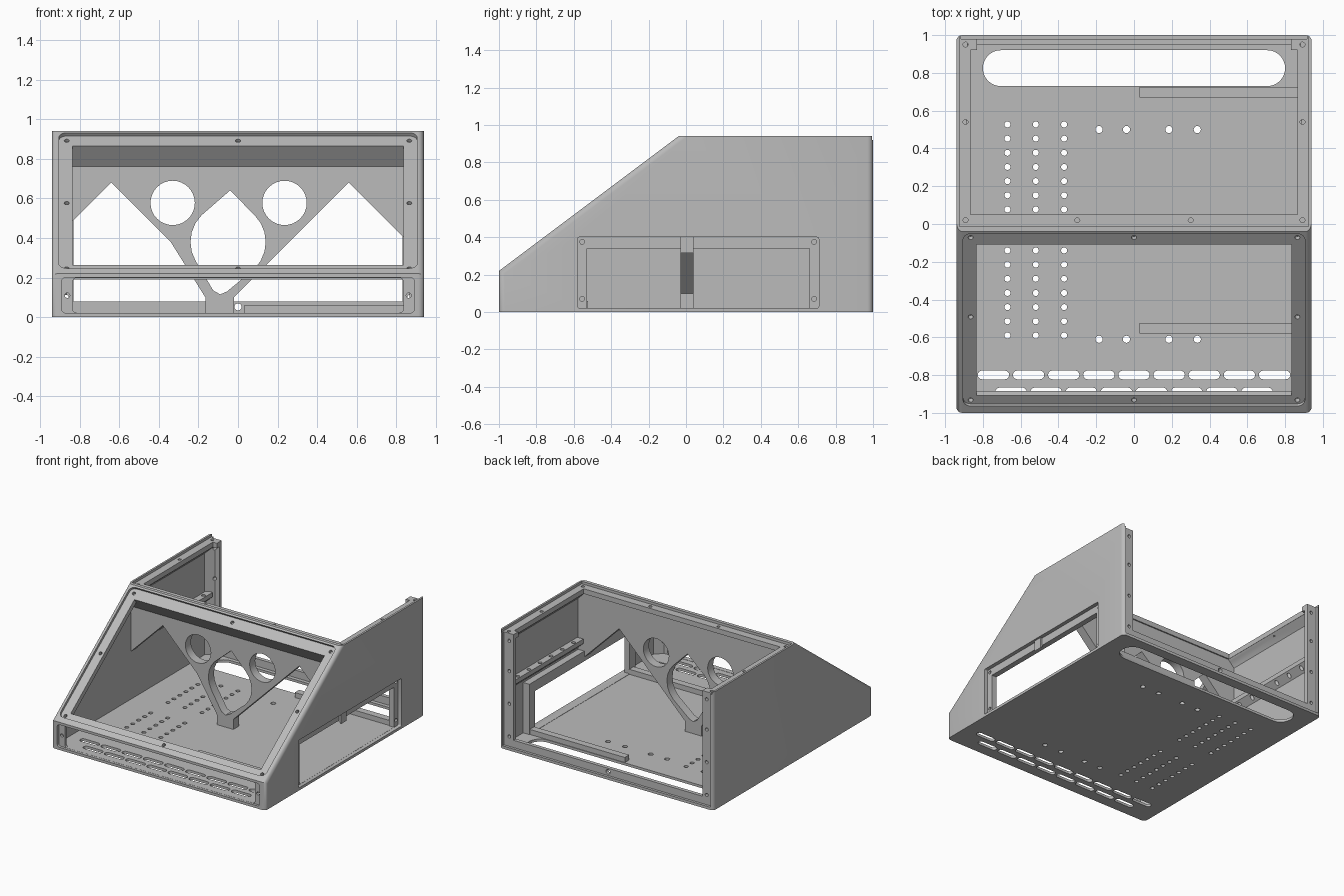
import bpy, bmesh, math

cube = bpy.data.objects.get("Cube")
if cube:
    bpy.data.objects.remove(cube, do_unlink=True)

grey = bpy.data.materials.new("mid_grey")
grey.use_nodes = True
grey.diffuse_color = (0.5, 0.5, 0.5, 1)
grey.node_tree.nodes["Principled BSDF"].inputs["Base Color"].default_value = (0.5, 0.5, 0.5, 1)

# Maps a 2D profile point and a depth into space; "s" is the sloping face
PLACE = {
    "x": lambda u, v, d: (d, u, v),
    "y": lambda u, v, d: (u, d, v),
    "z": lambda u, v, d: (u, v, d),
    "s": lambda u, v, d: (u, -1 + 0.8 * v + 0.6 * d, 0.22 + 0.6 * v - 0.8 * d),
}


def prism(name, axis, a, b, *loops, bevel=0, segments=1, pick=None):
    """Extrude one or more closed outlines from a to b along an axis."""
    bm = bmesh.new()
    for loop in loops:
        ends = [[bm.verts.new(PLACE[axis](u, v, d)) for u, v in loop] for d in (a, b)]
        bm.faces.new(ends[0])
        bm.faces.new(ends[1][::-1])
        n = len(loop)
        for i in range(n):
            j = (i + 1) % n
            bm.faces.new((ends[0][i], ends[1][i], ends[1][j], ends[0][j]))
    bmesh.ops.recalc_face_normals(bm, faces=bm.faces)
    if bevel:
        edges = [e for e in bm.edges if pick(*e.verts)]
        bmesh.ops.bevel(bm, geom=edges, offset=bevel, segments=segments,
                        affect="EDGES", profile=0.5)
    mesh = bpy.data.meshes.new(name)
    bm.to_mesh(mesh)
    bm.free()
    mesh.materials.append(grey)
    ob = bpy.data.objects.new(name, mesh)
    bpy.context.scene.collection.objects.link(ob)
    return ob


def rect(u0, u1, v0, v1):
    return [(u0, v0), (u1, v0), (u1, v1), (u0, v1)]


def rounded(u0, u1, v0, v1, r, steps=4):
    pts = []
    corners = [(u1 - r, v1 - r), (u0 + r, v1 - r), (u0 + r, v0 + r), (u1 - r, v0 + r)]
    for k, (cu, cv) in enumerate(corners):
        for i in range(steps + 1):
            t = math.pi / 2 * (k + i / steps)
            p = (cu + r * math.cos(t), cv + r * math.sin(t))
            if not pts or math.dist(p, pts[-1]) > 1e-4:
                pts.append(p)
    if math.dist(pts[0], pts[-1]) < 1e-4:
        pts.pop()
    return pts


def circle(u, v, r, n=16):
    return [(u + r * math.cos(2 * math.pi * i / n), v + r * math.sin(2 * math.pi * i / n))
            for i in range(n)]


def cut(target, *cutters):
    for c in cutters:
        mod = target.modifiers.new("cut", "BOOLEAN")
        mod.operation = "DIFFERENCE"
        mod.solver = "EXACT"
        mod.object = c
        bpy.context.view_layer.update()
        dg = bpy.context.evaluated_depsgraph_get()
        mesh = bpy.data.meshes.new_from_object(target.evaluated_get(dg))
        target.modifiers.clear()
        target.data = mesh


def same_side(a, b):
    return abs(a.co.x - b.co.x) < 1e-4


def outer_edge(a, b):
    upright = abs(a.co.y - b.co.y) < 1e-4
    slope = abs(a.co.z - b.co.z) > 0.1
    return same_side(a, b) and (upright or slope)


def inner_edge(a, b):
    return same_side(a, b) and max(a.co.z, b.co.z) > 0.1


# Housing body with a hollow inside; the hollow's bevel leaves chamfered flanges
shell = prism("housing", "x", -0.94, 0.94,
              [(-1, 0), (-1, 0.22), (-0.04, 0.94), (1, 0.94), (1, 0)],
              bevel=0.03, segments=4, pick=outer_edge)
cavity = prism("cavity_cutter", "x", -0.92, 0.92,
               [(-0.96, 0.02), (-0.96, 0.175), (-0.02, 0.88), (0.95, 0.88), (0.95, 0.02)],
               bevel=0.054, pick=inner_edge)

# Panel recesses and openings
openings = [
    prism("lid_recess", "z", 0.92, 1.1, rect(-0.925, 0.925, -0.012, 1.2)),
    prism("lid_opening", "z", 0.7, 1.1, rect(-0.865, 0.865, 0.05, 0.92)),
    prism("rear_recess", "y", 0.98, 1.2, rect(-0.915, 0.915, 0.022, 1.2)),
    prism("rear_opening", "y", 0.9, 1.2, rect(-0.83, 0.83, 0.08, 1.2)),
    prism("slope_recess", "s", -0.1, 0.02, rounded(-0.905, 0.905, 0.045, 1.185, 0.04)),
    prism("slope_opening", "s", -0.1, 0.1, rect(-0.835, 0.835, 0.1, 1.1)),
    prism("front_recess", "y", -1.2, -0.98, rounded(-0.89, 0.89, 0.021, 0.2, 0.02)),
    prism("front_opening", "y", -1.2, -0.94, rounded(-0.835, 0.835, 0.022, 0.199, 0.02)),
]
window = [
    prism("window_recess", "x", 0.91, 1.1, rounded(-0.58, 0.71, 0.021, 0.4, 0.01)),
    prism("window_opening", "x", 0.8, 1.1, rect(-0.53, 0.66, 0.022, 0.34)),
]

# Floor: vents, cable slot and mounting holes
vents = [rounded(-0.827 + 0.186 * i, -0.661 + 0.186 * i, -0.822, -0.776, 0.0229)
         for i in range(9)]
vents += [rounded(-0.734 + 0.186 * i, -0.568 + 0.186 * i, -0.912, -0.866, 0.0229)
          for i in range(8)]
slot = rounded(-0.8, 0.8, 0.73, 0.92, 0.0949, 8)
mounts = [circle(x, y + 0.075 * i, 0.016) for x in (-0.67, -0.52, -0.37)
          for y in (0.077, -0.59) for i in range(7)]
mounts += [circle(x, y, 0.019) for x in (-0.185, -0.04, 0.185, 0.335) for y in (0.5, -0.61)]
floor_holes = prism("floor_holes", "z", -0.1, 0.05, slot, *vents, *mounts)

# Screw holes in the flanges
R = 0.013
sides = (-1, 1)
slope_screws = prism("slope_screws", "s", -0.05, 0.05, *[
    circle(x, s, R) for x in (-0.865, 0, 0.865) for s in (0.07, 0.62, 1.145) if x or s != 0.62])
lid_screws = prism("lid_screws", "z", 0.86, 1.1, *[
    circle(k * x, y, R) for k in sides
    for x, y in ((0.892, 0.95), (0.892, 0.54), (0.892, 0.02), (0.3, 0.02))])
rear_screws = prism("rear_screws", "y", 0.94, 1.1, circle(0, 0.052, 0.018), *[
    circle(k * 0.868, z, R) for k in sides for z in (0.1, 0.36, 0.62, 0.86)])
front_screws = prism("front_screws", "y", -1.1, -0.93, *[
    circle(k * 0.862, 0.11, R) for k in sides])
window_screws = prism("window_screws", "x", 0.88, 1.1, *[
    circle(y, z, R) for y in (-0.555, 0.685) for z in (0.07, 0.375)])
cut(shell, cavity, *openings, *window, floor_holes,
    slope_screws, lid_screws, rear_screws, front_screws)

# Inner frame around the side window
frame = prism("window_frame", "x", 0.866, 0.925, rect(-0.6, 0.73, 0.015, 0.42))
cut(frame, *window, window_screws)

# Divider with gable cut-outs, two round holes and a teardrop
divider = prism("divider", "y", -0.03, 0.04, [
    (-0.925, 0.9), (-0.925, 0.395), (-0.64, 0.68), (-0.34, 0.38), (-0.165, 0.1),
    (-0.165, 0.015), (-0.02, 0.015), (-0.02, 0.1), (0.56, 0.68), (0.925, 0.315), (0.925, 0.9)])
arc_right = [(-0.05 + 0.19 * math.cos(math.radians(t)), 0.38 + 0.19 * math.sin(math.radians(t)))
             for t in range(-45, 46, 15)]
arc_left = [(-0.05 + 0.19 * math.cos(math.radians(t)), 0.38 + 0.19 * math.sin(math.radians(t)))
            for t in range(135, 211, 15)]
teardrop = arc_right + [(-0.04, 0.64)] + arc_left + [(-0.125, 0.135), (-0.09, 0.115), (-0.055, 0.13)]
divider_holes = prism("divider_holes", "y", -0.2, 0.2, teardrop,
                      circle(-0.33, 0.577, 0.112, 32), circle(0.235, 0.577, 0.112, 32))
cut(divider, divider_holes)
header = prism("divider_header", "x", -0.915, 0.915,
               [(-0.084, 0.832), (-0.025, 0.753), (-0.02, 0.9), (-0.04, 0.9)])

# Guide ridges on the floor
ridges = [prism(name, "z", 0.015, 0.06, rect(0.03, 0.868, y, y + 0.055))
          for name, y in (("rear_ridge", 0.67), ("front_ridge", -0.58))]

# Drilled rails along the side walls
rail_holes = prism("rail_holes", "z", 0.3, 0.7, *[
    circle(k * 0.892, 0.14 + 0.14 * i, 0.015) for k in sides for i in range(6)])
rails = []
for name, k in (("left_rail", 1), ("right_rail", -1)):
    rail = prism(name, "y", 0.05, 0.92,
                 [(k * 0.867, 0.52), (k * 0.867, 0.485), (k * 0.925, 0.43), (k * 0.925, 0.52)])
    cut(rail, rail_holes)
    rails.append(rail)

# Remove cutters, smooth the curved walls
for c in [cavity, *openings, *window, floor_holes, slope_screws, lid_screws, rear_screws,
          front_screws, window_screws, divider_holes, rail_holes]:
    bpy.data.objects.remove(c, do_unlink=True)
for ob in bpy.context.selected_objects:
    ob.select_set(False)
for ob in [shell, frame, divider, *rails]:
    ob.select_set(True)
bpy.context.view_layer.objects.active = shell
bpy.ops.object.shade_smooth_by_angle(angle=math.radians(30))
